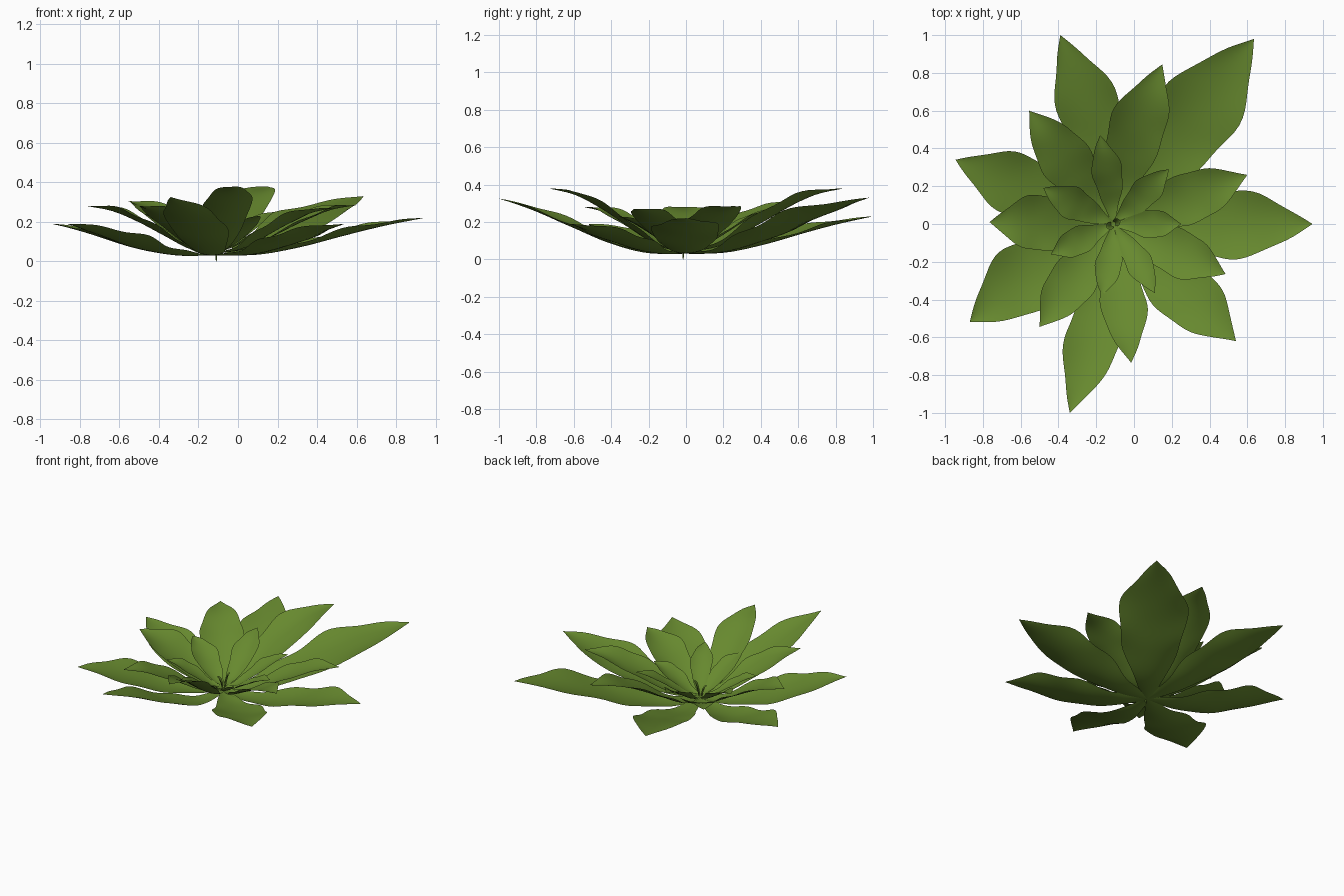
import bpy, math, random
from mathutils import Vector

if "Cube" in bpy.data.objects:
    bpy.data.objects.remove(bpy.data.objects["Cube"])

random.seed(4)
green = bpy.data.materials.new("leaf green")
green.diffuse_color = (0.135, 0.25, 0.028, 1)
green.use_nodes = True
green.node_tree.nodes["Principled BSDF"].inputs["Base Color"].default_value = green.diffuse_color

CX, CY = -0.11, 0.0          # heart of the rosette


def interp(keys, t):
    """Smooth interpolation through (t, value) pairs."""
    for i in range(len(keys) - 1):
        t0, v0 = keys[i]
        t1, v1 = keys[i + 1]
        if t <= t1 + 1e-9:
            f = (t - t0) / (t1 - t0)
            def slope(j):
                a, b = keys[max(j - 1, 0)], keys[min(j + 1, len(keys) - 1)]
                return (b[1] - a[1]) / (b[0] - a[0])
            m0, m1 = slope(i) * (t1 - t0), slope(i + 1) * (t1 - t0)
            return ((2*f**3 - 3*f*f + 1) * v0 + (f**3 - 2*f*f + f) * m0
                    + (3*f*f - 2*f**3) * v1 + (f**3 - f*f) * m1)
    return keys[-1][1]


WIDTH = [(0, .12), (.2, .46), (.4, .84), (.58, 1), (.72, .88), (.87, .47), (1, 0)]
# height along the blade, per ring: outer sweeps up late, middle arches over
RISE = {"outer": [(0, 0), (.2, .03), (.4, .24), (.6, .53), (.8, .79), (1, 1)],
        "middle": [(0, 0), (.2, .09), (.4, .37), (.6, .66), (.8, .89), (1, 1)],
        "inner": [(0, 0), (.2, .08), (.4, .33), (.6, .61), (.8, .85), (1, 1)]}
CUP = {"outer": .18, "middle": .22, "inner": .25}


def make_object(name, verts, faces):
    me = bpy.data.meshes.new(name)
    me.from_pydata(verts, [], faces)
    me.materials.append(green)
    me.polygons.foreach_set("use_smooth", [True] * len(me.polygons))
    ob = bpy.data.objects.new(name, me)
    bpy.context.collection.objects.link(ob)
    return ob


def leaf(name, ring, tip, half_width, base_z, bend=0.0, sag=0.0, n=30, m=10):
    """Pointed cupped blade from heart to tip; bend bows it sideways, sag lowers it."""
    start = Vector((CX, CY, base_z))
    end = Vector(tip)
    flat = Vector((end.x - CX, end.y - CY, 0))
    side = Vector((-flat.y, flat.x, 0)).normalized()
    ph = [random.uniform(0, math.tau) for _ in range(2)]
    verts, faces = [], []
    for i in range(n + 1):
        t = i / n
        w = half_width * max(interp(WIDTH, t), 0.0)
        mid = start + flat * t + side * bend * math.sin(math.pi * t)
        mid.z = (base_z + (end.z - base_z) * interp(RISE[ring], t)
                 - sag * math.sin(math.pi * t) ** 2)
        for j in range(m + 1):
            u = 2 * j / m - 1
            ripple = math.sin(t * 19 + (ph[0] if u > 0 else ph[1]))
            edge = w * u * (1 + 0.05 * ripple * abs(u))
            z = CUP[ring] * w * u * u + 0.05 * w * ripple * u * u
            verts.append(mid + side * edge + Vector((0, 0, z)))
    r = m + 1
    for i in range(n):
        for j in range(m):
            a = i * r + j
            faces.append((a, a + r, a + r + 1, a + 1))
    return make_object(name, verts, faces)


# rings of leaves: (tip x, y, z, half width, sideways bow, sag)
outer = [(-.39, 1.0, .23, .165, -.045, 0), (.635, .98, .33, .215, 0, 0),
         (.945, 0, .22, .18, 0, .005), (.54, -.62, .19, .165, 0, .015),
         (-.34, -1.0, .325, .145, .035, .015), (-.87, -.52, .19, .185, -.03, .02),
         (-.945, .34, .19, .165, 0, .02)]
middle = [(.15, .845, .38, .15, .03, 0), (.60, .26, .285, .135, -.01, 0),
          (.485, -.265, .27, .125, 0, 0), (-.015, -.735, .38, .12, 0, 0),
          (-.50, -.545, .28, .125, 0, 0), (-.765, .01, .28, .15, 0, 0),
          (-.555, .60, .305, .135, 0, 0)]
inner = [(-.18, .47, .27, .08, -.01, 0), (.185, .29, .25, .075, 0, 0),
         (.25, 0, .20, .075, 0, 0), (.11, -.365, .23, .07, .01, 0),
         (-.17, -.38, .23, .07, .01, 0), (-.44, -.16, .22, .075, 0, 0),
         (-.48, .19, .24, .085, 0, 0)]
for ring, rows, z0 in (("outer", outer, .03), ("middle", middle, .04),
                       ("inner", inner, .055)):
    for k, (x, y, z, w, b, s) in enumerate(rows):
        leaf(f"{ring}_leaf_{k + 1}", ring, (x, y, z), w, z0, b, s)

# young curled leaves in the heart
for k in range(2):
    a = 0.5 + k * math.pi
    verts, faces = [], []
    n, m = 10, 6
    for i in range(n + 1):
        t = i / n
        rad = 0.012 + 0.03 * t
        spread = 1.2 * (1 - t ** 2)
        for j in range(m + 1):
            ang = a + spread * (2 * j / m - 1)
            verts.append((CX + rad * math.cos(ang), CY + rad * math.sin(ang),
                          .055 + (.10 - .03 * k) * math.sin(t * 1.6)))
    for i in range(n):
        for j in range(m):
            p = i * (m + 1) + j
            faces.append((p, p + m + 1, p + m + 2, p + 1))
    make_object(f"young_leaf_{k + 1}", verts, faces)

# thin stem tapering down to the ground
bpy.ops.mesh.primitive_cone_add(vertices=12, radius1=.002, radius2=.008, depth=.06,
                                location=(CX, CY - .015, .03))
stem = bpy.context.object
stem.name = "stem"
stem.data.materials.append(green)
bpy.ops.object.shade_smooth_by_angle()
